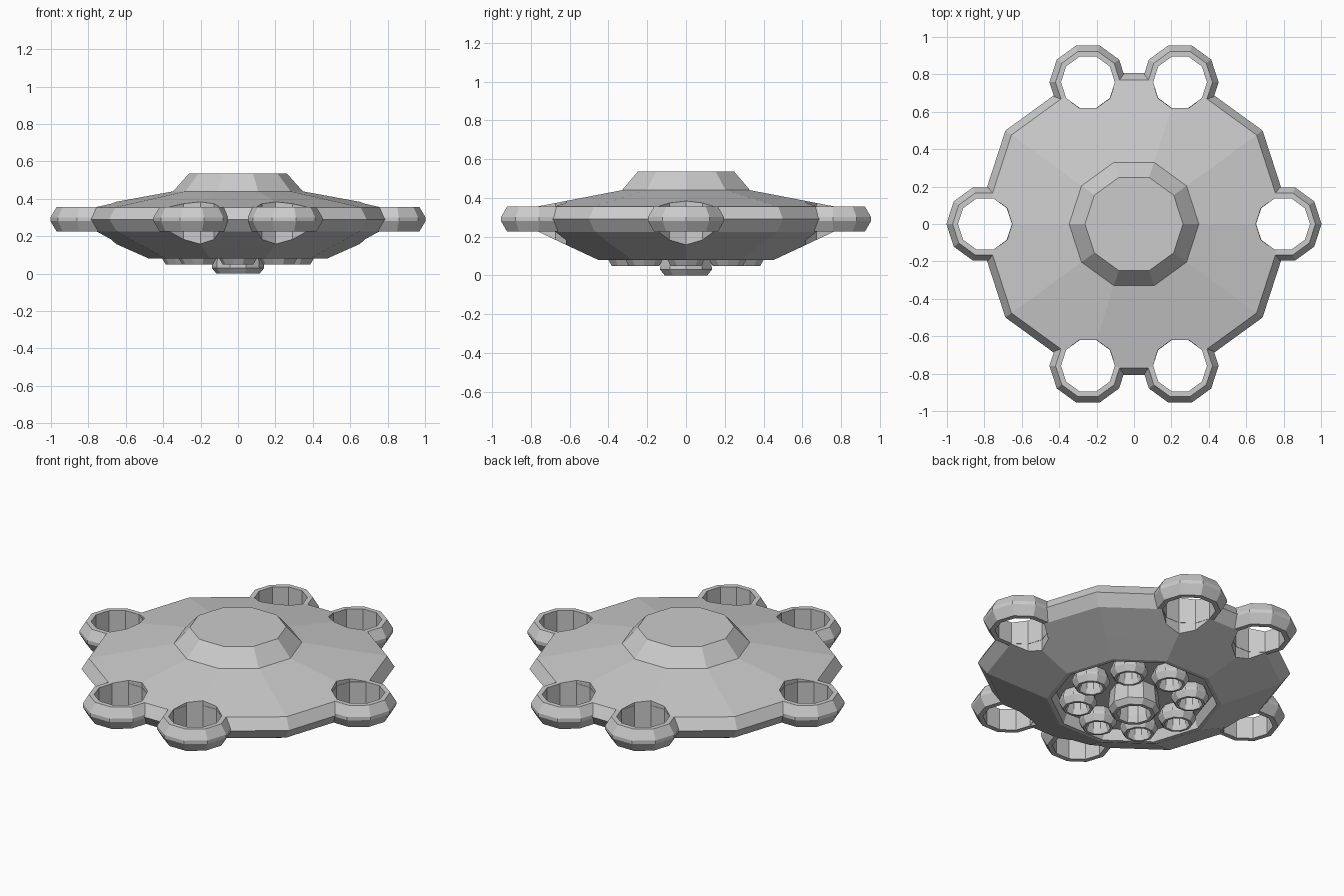
import bpy, bmesh
from math import cos, sin, pi, radians

if "Cube" in bpy.data.objects:
    bpy.data.objects.remove(bpy.data.objects["Cube"])

SIDES = 10


def lathe(name, profile, centre=(0, 0), closed=False):
    """Revolve (radius, z) points into a flat-faced ten-sided solid."""
    bm = bmesh.new()
    rows = [[bm.verts.new((centre[0] + r * cos(2 * pi * k / SIDES),
                           centre[1] + r * sin(2 * pi * k / SIDES), z))
             for k in range(SIDES)] for r, z in profile]
    pairs = list(zip(rows, rows[1:]))
    if closed:
        pairs.append((rows[-1], rows[0]))
    else:
        bm.faces.new(rows[0])
        bm.faces.new(rows[-1])
    for a, b in pairs:
        for k in range(SIDES):
            n = (k + 1) % SIDES
            bm.faces.new((a[k], a[n], b[n], b[k]))
    bmesh.ops.recalc_face_normals(bm, faces=bm.faces)
    mesh = bpy.data.meshes.new(name)
    bm.to_mesh(mesh)
    bm.free()
    obj = bpy.data.objects.new(name, mesh)
    bpy.context.collection.objects.link(obj)
    return obj


def ring(name, centre, hole, flat, outer, low, high):
    """Hollow collar with a bevelled outer wall."""
    mid = (low + high) / 2
    return lathe(name, [(hole, low), (flat, low), (outer, mid - 0.01), (outer, mid + 0.01),
                        (flat, high), (hole, high)], centre, closed=True)


# Saucer hull with raised deck and recessed underside
hull = lathe("saucer_hull", [
    (0.262, 0.535), (0.347, 0.44), (0.81, 0.355), (0.85, 0.29), (0.80, 0.225),
    (0.61, 0.14), (0.475, 0.08), (0.45, 0.08), (0.43, 0.14)])

# Six rim collars with holes running through the hull
for i, angle in enumerate((0, 72, 108, 180, 252, 288)):
    c = (0.797 * cos(radians(angle)), 0.797 * sin(radians(angle)))
    ring(f"rim_collar_{i + 1}", c, 0.144, 0.173, 0.206, 0.226, 0.356)
    cutter = lathe(f"hole_cutter_{i + 1}", [(0.146, -0.2), (0.146, 0.8)], c)
    cutter.hide_render = True
    cut = hull.modifiers.new("hole", 'BOOLEAN')
    cut.operation = 'DIFFERENCE'
    cut.solver = 'EXACT'
    cut.object = cutter
    bpy.context.view_layer.objects.active = hull
    bpy.ops.object.modifier_apply(modifier=cut.name)
    bpy.data.objects.remove(cutter)

# Thruster cluster underneath: one large nozzle and eight around it
lathe("central_nozzle", [(0.085, 0.145), (0.13, 0.145), (0.14, 0.04), (0.14, 0.03),
                         (0.115, 0.0), (0.095, 0.0), (0.085, 0.04)], closed=True)
for i in range(8):
    a = 2 * pi * i / 8
    c = (0.305 * cos(a), 0.305 * sin(a))
    lathe(f"outer_nozzle_{i + 1}", [(0.06, 0.145), (0.085, 0.145), (0.103, 0.1), (0.103, 0.085),
                                    (0.082, 0.05), (0.068, 0.05), (0.06, 0.08)], c, closed=True)
